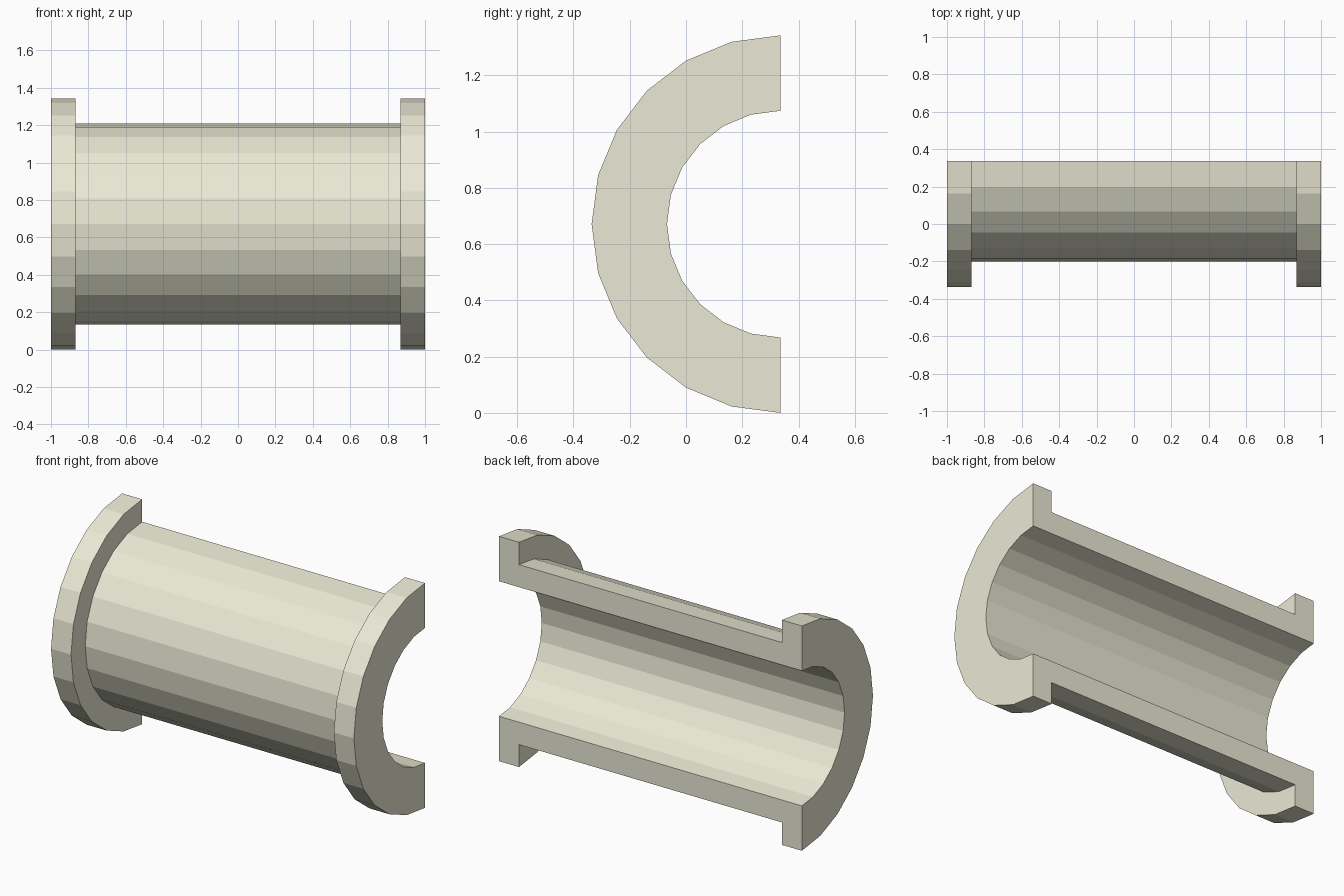
import bpy, bmesh
from math import pi, sin, cos

if "Cube" in bpy.data.objects:
    bpy.data.objects.remove(bpy.data.objects["Cube"])

R_FLANGE, R_BODY, R_BORE = 0.671, 0.537, 0.403
X_END, X_STEP = 1.0, 0.868
STEPS = 12

# Wall section (x, radius): a sleeve with a flange at each end
half = [(X_END, R_BORE), (X_END, R_FLANGE), (X_STEP, R_FLANGE), (X_STEP, R_BODY)]
profile = half + [(-x, r) for x, r in reversed(half)]
n = len(profile)

# Sweep the section half a turn, from the top through the front to the bottom
bm = bmesh.new()
rings = []
for i in range(STEPS + 1):
    a = pi * i / STEPS
    rings.append([bm.verts.new((x, R_FLANGE / 2 - r * sin(a), R_FLANGE + r * cos(a)))
                  for x, r in profile])
for r0, r1 in zip(rings, rings[1:]):
    for j in range(n):
        k = (j + 1) % n
        bm.faces.new((r0[j], r0[k], r1[k], r1[j]))

# Flat split faces at the back
bm.faces.new(rings[0])
bm.faces.new(list(reversed(rings[-1])))
bmesh.ops.recalc_face_normals(bm, faces=bm.faces)

mesh = bpy.data.meshes.new("half_bushing")
bm.to_mesh(mesh)
bm.free()
bushing = bpy.data.objects.new("half_bushing", mesh)
bpy.context.collection.objects.link(bushing)

# Pale cream finish
mat = bpy.data.materials.new("cream")
mat.diffuse_color = (0.83, 0.82, 0.67, 1)
mat.use_nodes = True
mat.node_tree.nodes["Principled BSDF"].inputs["Base Color"].default_value = mat.diffuse_color
mesh.materials.append(mat)
